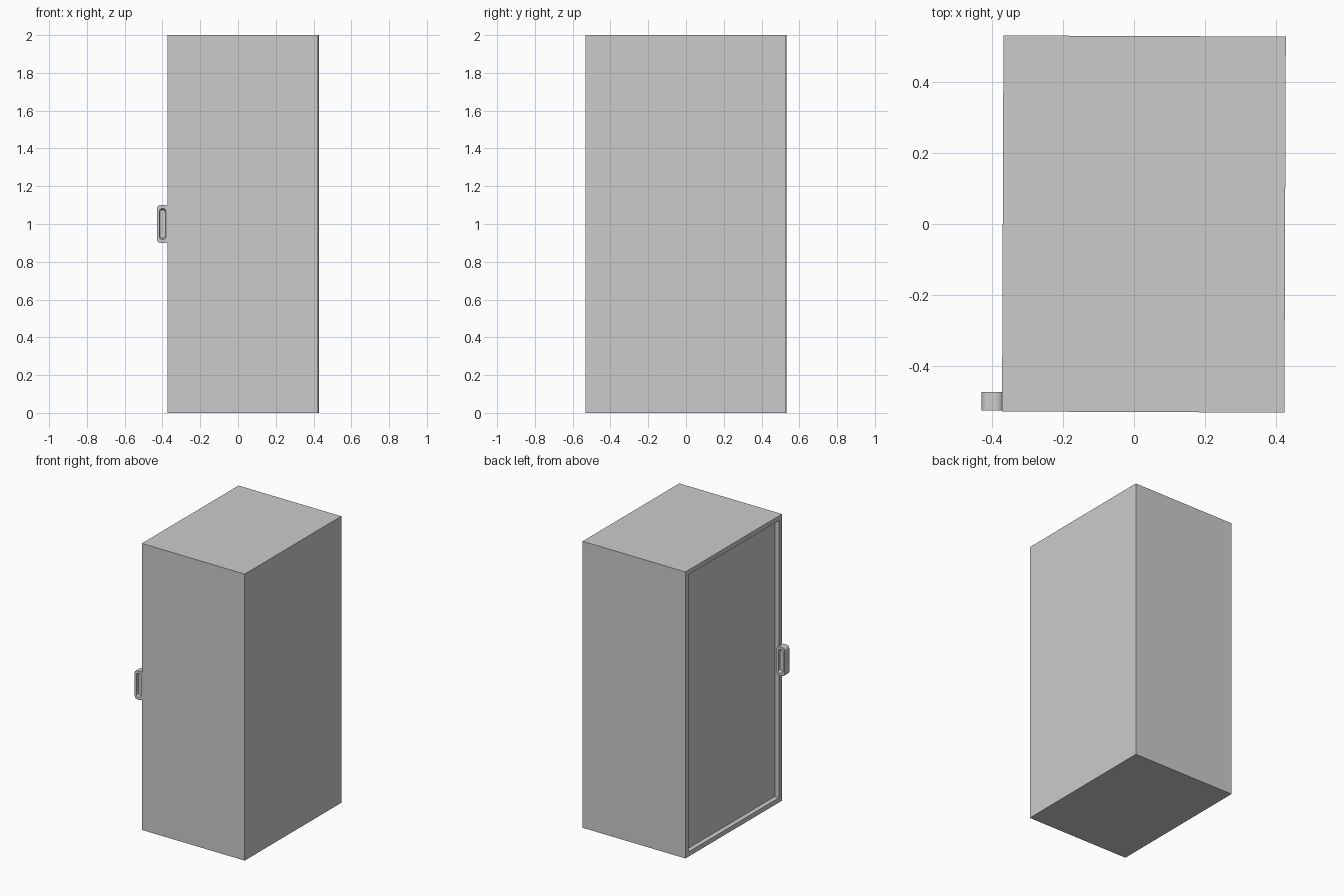
import bpy, bmesh, math
from mathutils import Matrix

if "Cube" in bpy.data.objects:
    bpy.data.objects.remove(bpy.data.objects["Cube"])

TURN = Matrix.Rotation(-0.0038, 4, 'Z')  # the whole cabinet stands very slightly turned


def finish(name, bm):
    bmesh.ops.recalc_face_normals(bm, faces=bm.faces[:])
    bm.transform(TURN)
    mesh = bpy.data.meshes.new(name)
    bm.to_mesh(mesh)
    bm.free()
    ob = bpy.data.objects.new(name, mesh)
    bpy.context.collection.objects.link(ob)
    return ob


def box_bm(lo, hi):
    bm = bmesh.new()
    size = [h - l for l, h in zip(lo, hi)]
    mid = [(h + l) / 2 for l, h in zip(lo, hi)]
    bmesh.ops.create_cube(bm, size=1, matrix=Matrix.Translation(mid) @ Matrix.Diagonal((*size, 1)))
    return bm


def rounded_rect(cx, cz, w, h, r, steps=5):
    pts = []
    for i, (sx, sz) in enumerate(((1, 1), (-1, 1), (-1, -1), (1, -1))):
        for k in range(steps + 1):
            a = math.pi / 2 * (i + k / steps)
            pts.append((cx + sx * (w / 2 - r) + r * math.cos(a),
                        cz + sz * (h / 2 - r) + r * math.sin(a)))
    return pts


# Cabinet body
finish("cabinet_body", box_bm((-0.265, -0.53, 0), (0.426, 0.53, 2)))

# Door with a recessed panel on its outer (-x) face
bm = box_bm((-0.37, -0.53, 0), (-0.265, 0.53, 2))
bm.normal_update()
outer = [f for f in bm.faces if f.normal.x < -0.9]
bmesh.ops.inset_region(bm, faces=outer, thickness=0.046)
pocket = bmesh.ops.extrude_face_region(bm, geom=outer)
bmesh.ops.translate(bm, vec=(0.033, 0, 0), verts=[v for v in pocket["geom"] if isinstance(v, bmesh.types.BMVert)])
bmesh.ops.delete(bm, geom=outer, context='FACES')
finish("door", bm)

# Door handle: rounded block, dished on both sides
bm = bmesh.new()
outline = rounded_rect(-0.397, 1.0, 0.062, 0.2, 0.02)
rim = rounded_rect(-0.397, 1.0, 0.034, 0.164, 0.014)
floor = rounded_rect(-0.397, 1.0, 0.028, 0.15, 0.012)
sections = [(floor, -0.511), (rim, -0.527), (outline, -0.527),
            (outline, -0.475), (rim, -0.475), (floor, -0.491)]
rings = [[bm.verts.new((x, y, z)) for x, z in pts] for pts, y in sections]
for a, b in zip(rings, rings[1:]):
    for i in range(len(a)):
        j = (i + 1) % len(a)
        bm.faces.new((a[i], a[j], b[j], b[i]))
bm.faces.new(rings[0])
bm.faces.new(rings[-1])
handle = finish("door_handle", bm)
bpy.context.view_layer.objects.active = handle
handle.select_set(True)
bpy.ops.object.shade_smooth_by_angle(angle=math.radians(35))
